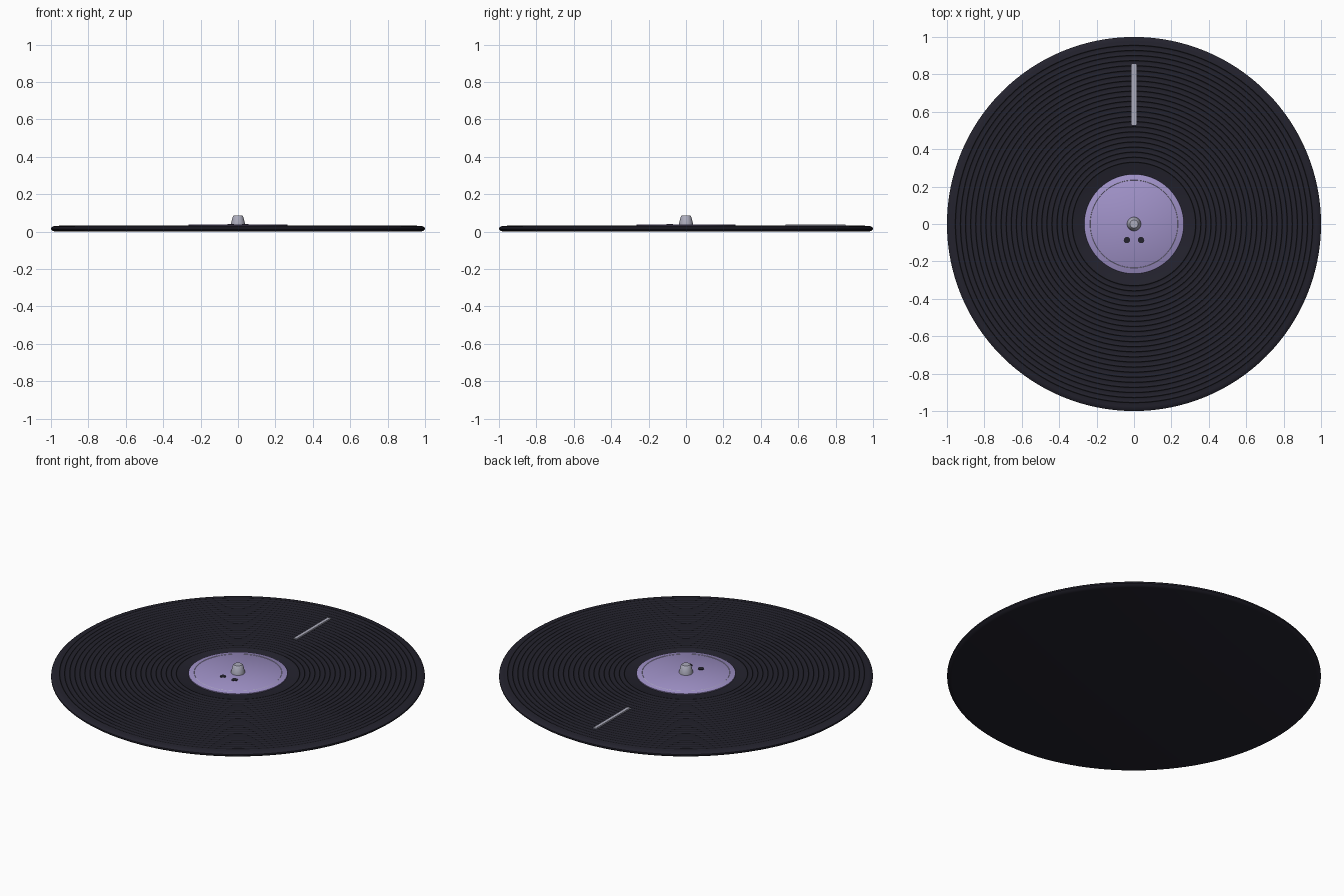
import bpy, bmesh, math

cube = bpy.data.objects.get("Cube")
if cube:
    bpy.data.objects.remove(cube, do_unlink=True)


def material(name, srgb):
    linear = [((c / 255 + 0.055) / 1.055) ** 2.4 for c in srgb]
    m = bpy.data.materials.new(name)
    m.use_nodes = True
    m.diffuse_color = (*linear, 1)
    m.node_tree.nodes["Principled BSDF"].inputs["Base Color"].default_value = (*linear, 1)
    return m


vinyl = material("charcoal vinyl", (35, 34, 45))
groove = material("groove black", (22, 22, 28))
lilac = material("lilac paper", (160, 146, 200))
metal = material("silver metal", (172, 172, 188))


def lathe(name, profile, mats, sides=96, pick=None, at=(0, 0, 0)):
    """Spin a profile of (radius, height) points; radius zero closes the surface."""
    bm = bmesh.new()
    rings = []
    for r, z in profile:
        if r == 0:
            rings.append([bm.verts.new((0, 0, z))] * sides)
        else:
            angles = [math.tau * i / sides for i in range(sides)]
            rings.append([bm.verts.new((r * math.cos(a), r * math.sin(a), z)) for a in angles])
    for k, (low, high) in enumerate(zip(rings, rings[1:])):
        for i in range(sides):
            j = (i + 1) % sides
            corners = list(dict.fromkeys([low[i], low[j], high[j], high[i]]))
            face = bm.faces.new(corners)
            if pick:
                face.material_index = pick(k)
    bmesh.ops.recalc_face_normals(bm, faces=bm.faces)
    return finish(name, bm, mats, at)


def finish(name, bm, mats, at):
    mesh = bpy.data.meshes.new(name)
    bm.to_mesh(mesh)
    bm.free()
    for m in mats:
        mesh.materials.append(m)
    ob = bpy.data.objects.new(name, mesh)
    ob.location = at
    bpy.context.collection.objects.link(ob)
    bpy.ops.object.select_all(action="DESELECT")
    ob.select_set(True)
    bpy.context.view_layer.objects.active = ob
    bpy.ops.object.shade_smooth_by_angle(angle=math.radians(35))
    return ob


# Record body: rounded rim, with fine raised rings across the playing surface
TOP = 0.031
profile = [(0, 0), (0.975, 0), (0.99, 0.004), (1, 0.012),
           (1, 0.02), (0.99, 0.028), (0.975, TOP)]
first_ring = len(profile) - 1
RINGS = 24
for i in range(RINGS):
    r = 0.955 - i * (0.955 - 0.33) / (RINGS - 1)
    profile += [(r + 0.004, TOP), (r, TOP + 0.002), (r - 0.004, TOP)]
last_ring = len(profile) - 1
profile.append((0, TOP))


def ring_colour(k):
    return int(first_ring <= k < last_ring and (k - first_ring) % 3 != 0)


lathe("record_disc", profile, [vinyl, groove], 128, ring_colour)

# Paper label with a thin border ring
LABEL = 0.038
lathe("centre_label", [(0, 0.02), (0.265, 0.02), (0.265, LABEL - 0.002),
                       (0.262, LABEL), (0, LABEL)], [lilac])
lathe("label_border", [(0.231, LABEL - 0.002), (0.235, LABEL + 0.001),
                       (0.239, LABEL - 0.002)], [metal])

# Two dark dots on the label
for side, x in (("left", 0.038), ("right", -0.038)):
    lathe(side + "_label_dot", [(0, 0), (0.017, 0), (0.017, 0.003), (0, 0.003)],
          [vinyl], 24, at=(x, -0.086, LABEL - 0.001))

# Tapered centre spindle
lathe("spindle", [(0, 0.03), (0.037, 0.03), (0.037, 0.045), (0.028, 0.08),
                  (0.022, 0.087), (0, 0.087)], [metal], 32)

# Silver highlight bar lying across the rings
bm = bmesh.new()
bmesh.ops.create_cube(bm, size=1)
bmesh.ops.scale(bm, vec=(0.025, 0.325, 0.008), verts=bm.verts)
bmesh.ops.bevel(bm, geom=bm.edges[:], offset=0.003, segments=2, affect="EDGES")
finish("highlight_bar", bm, [metal], (0, 0.692, 0.033))
